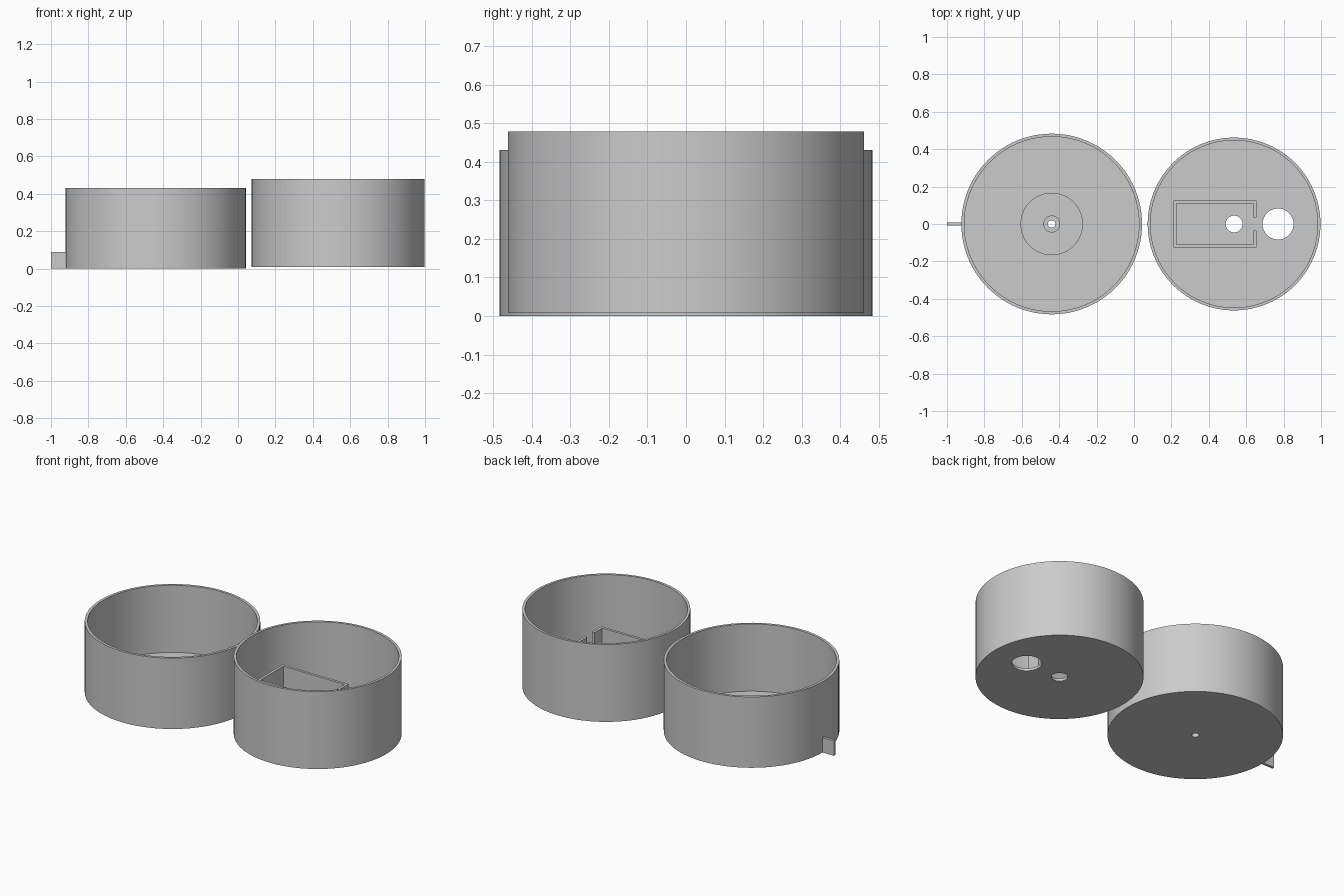
import bpy, bmesh
from math import cos, sin, pi, radians

cube = bpy.data.objects.get("Cube")
if cube:
    bpy.data.objects.remove(cube, do_unlink=True)

grey = bpy.data.materials.new("plain grey")
grey.use_nodes = True
colour = (0.6, 0.6, 0.6, 1)
grey.diffuse_color = colour
grey.node_tree.nodes["Principled BSDF"].inputs["Base Color"].default_value = colour

SEGMENTS = 96
WALL = 0.016


def finish(name, bm, location=(0, 0, 0)):
    bmesh.ops.recalc_face_normals(bm, faces=bm.faces)
    mesh = bpy.data.meshes.new(name)
    bm.to_mesh(mesh)
    bm.free()
    mesh.materials.append(grey)
    obj = bpy.data.objects.new(name, mesh)
    obj.location = location
    bpy.context.collection.objects.link(obj)
    return obj


def lathe(name, profile, location):
    """Turn a closed (radius, height) outline around the z axis."""
    bm = bmesh.new()
    rings = []
    for i in range(SEGMENTS):
        a = 2 * pi * i / SEGMENTS
        rings.append([bm.verts.new((r * cos(a), r * sin(a), z)) for r, z in profile])
    n = len(profile)
    for i in range(SEGMENTS):
        here, after = rings[i], rings[(i + 1) % SEGMENTS]
        for j in range(n):
            k = (j + 1) % n
            bm.faces.new((here[j], after[j], after[k], here[k]))
    return finish(name, bm, location)


def prism(name, outline, bottom, top):
    """Extrude a flat outline upwards."""
    bm = bmesh.new()
    base = bm.faces.new([bm.verts.new((x, y, bottom)) for x, y in outline])
    extruded = bmesh.ops.extrude_face_region(bm, geom=[base])["geom"]
    moved = [v for v in extruded if isinstance(v, bmesh.types.BMVert)]
    bmesh.ops.translate(bm, verts=moved, vec=(0, 0, top - bottom))
    return finish(name, bm)


def select_only(obj):
    bpy.ops.object.select_all(action="DESELECT")
    obj.select_set(True)
    bpy.context.view_layer.objects.active = obj


# Wide cup with a stepped boss and a small centre hole
wide_cup = lathe("wide_cup", [
    (0.483, 0), (0.483, 0.43), (0.467, 0.43), (0.467, 0.022),
    (0.167, 0.022), (0.167, 0.045), (0.045, 0.045), (0.045, 0.06),
    (0.02, 0.06), (0.02, 0)], (-0.44, 0, 0))

# Pull tab on the wide cup
pull_tab = prism("pull_tab", [(-1, -0.008), (-0.915, -0.008),
                              (-0.915, 0.008), (-1, 0.008)], 0, 0.09)

# Narrow cup with a centre hole
narrow_cup = lathe("narrow_cup", [
    (0.462, 0), (0.462, 0.47), (0.447, 0.47), (0.447, WALL),
    (0.045, WALL), (0.045, 0)], (0.535, 0, 0.008))

# Larger off-centre hole through its floor
bm = bmesh.new()
bmesh.ops.create_cone(bm, cap_ends=True, segments=48, radius1=0.083,
                      radius2=0.083, depth=0.2)
cutter = finish("hole_cutter", bm, (0.77, 0, 0))
cutter.hide_render = True
cut = narrow_cup.modifiers.new("floor hole", "BOOLEAN")
cut.operation = "DIFFERENCE"
cut.solver = "EXACT"
cut.object = cutter
select_only(narrow_cup)
bpy.ops.object.modifier_apply(modifier=cut.name)
bpy.data.objects.remove(cutter, do_unlink=True)

# Open-ended compartment standing in the narrow cup
x0, x1, half, gap = 0.212, 0.655, 0.125, 0.036
upper = [(x1, gap), (x1, half), (x0, half)]
inner = [(x0 + WALL, half - WALL), (x1 - WALL, half - WALL), (x1 - WALL, gap)]


def mirrored(points):
    return [(x, -y) for x, y in reversed(points)]


compartment = prism("compartment_wall",
                    upper + mirrored(upper) + mirrored(inner) + inner[::-1][::-1],
                    0.02, 0.293)

# Smooth curved walls, keep corners crisp
for obj in (wide_cup, narrow_cup):
    select_only(obj)
    bpy.ops.object.shade_smooth_by_angle(angle=radians(30))
